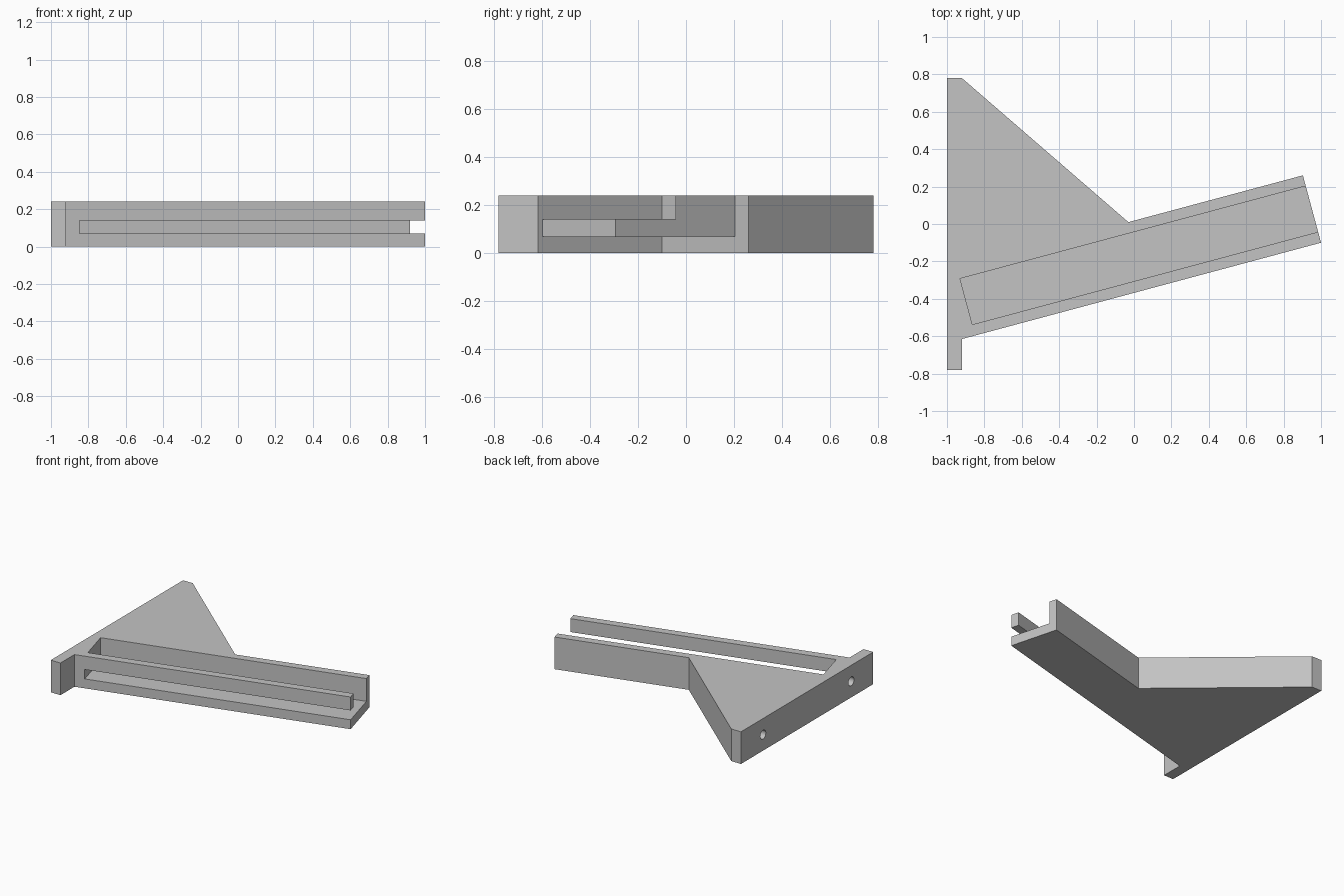
import bpy, bmesh
from math import radians
from mathutils import Matrix, Vector

cube = bpy.data.objects.get("Cube")
if cube:
    bpy.data.objects.remove(cube, do_unlink=True)

HEIGHT, FLOOR, SLOT_TOP = 0.24, 0.07, 0.14
WIDTH, WALL, LENGTH = 0.374, 0.06, 1.914

grey = bpy.data.materials.new("light grey")
grey.use_nodes = True
colour = (0.55, 0.55, 0.55, 1)
grey.diffuse_color = colour
grey.node_tree.nodes["Principled BSDF"].inputs["Base Color"].default_value = colour


def prism(name, points, offset):
    """Extrude a closed outline along an offset vector."""
    bm = bmesh.new()
    face = bm.faces.new([bm.verts.new(p) for p in points])
    moved = bmesh.ops.extrude_face_region(bm, geom=[face])["geom"]
    verts = [v for v in moved if isinstance(v, bmesh.types.BMVert)]
    bmesh.ops.translate(bm, verts=verts, vec=offset)
    bmesh.ops.recalc_face_normals(bm, faces=bm.faces)
    mesh = bpy.data.meshes.new(name)
    bm.to_mesh(mesh)
    bm.free()
    mesh.materials.append(grey)
    obj = bpy.data.objects.new(name, mesh)
    bpy.context.collection.objects.link(obj)
    return obj


def cut(body, cutter):
    """Subtract a cutter and remove it."""
    cutter.hide_render = True
    mod = body.modifiers.new(cutter.name, "BOOLEAN")
    mod.operation, mod.solver, mod.object = "DIFFERENCE", "EXACT", cutter
    bpy.ops.object.select_all(action="DESELECT")
    body.select_set(True)
    bpy.context.view_layer.objects.active = body
    bpy.ops.object.modifier_apply(modifier=mod.name)
    bpy.data.objects.remove(cutter, do_unlink=True)


# Bracket body: mounting plate, triangular gusset and slanted arm
outline = [(-1, -0.78), (-0.92, -0.78), (-0.92, -0.615), (1, -0.1),
           (0.903, 0.26), (-0.03, 0.01), (-0.92, 0.78), (-1, 0.78)]
body = prism("bracket_body", [(x, y, 0) for x, y in outline], (0, 0, HEIGHT))

# Arm channel, open above and at the tip, with a slot through the front wall
top = HEIGHT + 0.1
section = [(-0.1, FLOOR), (WIDTH - WALL, FLOOR), (WIDTH - WALL, top),
           (WALL, top), (WALL, SLOT_TOP), (-0.1, SLOT_TOP)]
channel = prism("channel_cutter", [(-LENGTH, v, z) for v, z in section],
                (LENGTH + 0.2, 0, 0))
channel.data.transform(Matrix.Translation((1, -0.1, 0)) @ Matrix.Rotation(radians(15), 4, "Z"))
cut(body, channel)

# Blind screw holes in the mounting plate
for y in (-0.52, 0.52):
    bpy.ops.mesh.primitive_cylinder_add(vertices=24, radius=0.033, depth=0.16,
                                        location=(-1, y, HEIGHT / 2),
                                        rotation=(0, radians(90), 0))
    hole = bpy.context.object
    hole.name = "screw_hole_cutter"
    hole.data.materials.append(grey)
    cut(body, hole)

bpy.ops.object.select_all(action="DESELECT")
body.select_set(True)
bpy.context.view_layer.objects.active = body
bpy.ops.object.shade_smooth_by_angle(angle=radians(30))
